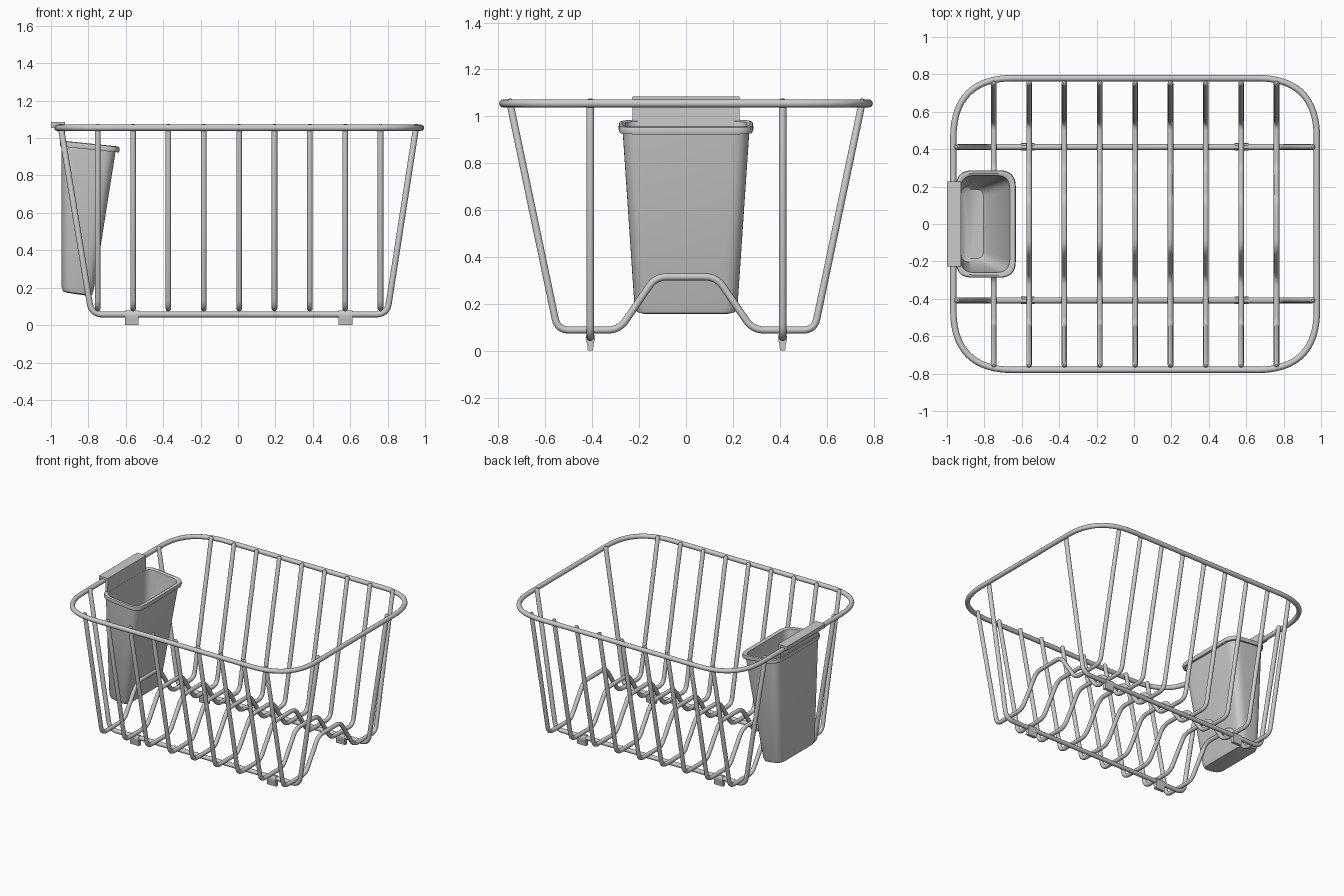
import bpy, bmesh, math
from mathutils import Vector

if "Cube" in bpy.data.objects:
    bpy.data.objects.remove(bpy.data.objects["Cube"])


def fillet(points, d, cyclic=False, steps=8):
    """Round the corners of a path with quadratic bends starting d before each corner."""
    pts = [Vector(p) for p in points]
    n = len(pts)
    out = []
    for i, p in enumerate(pts):
        if not cyclic and i in (0, n - 1):
            out.append(p)
            continue
        a = p + (pts[i - 1] - p).normalized() * d
        b = p + (pts[(i + 1) % n] - p).normalized() * d
        for k in range(steps + 1):
            t = k / steps
            out.append(a * (1 - t) ** 2 + p * 2 * t * (1 - t) + b * t * t)
    return out


def wire(name, points, radius, bend, cyclic=False, steps=8):
    path = [(p, 1.0) for p in fillet(points, bend, cyclic, steps)]
    if not cyclic:  # slightly domed ends
        def dome(end, nxt):
            u = (nxt - end).normalized() * radius
            return [(end, 0.45), (end + u * 0.25, 0.8), (end + u * 0.7, 1.0)]
        path = (dome(path[0][0], path[1][0]) + path[1:-1]
                + dome(path[-1][0], path[-2][0])[::-1])
    cu = bpy.data.curves.new(name, 'CURVE')
    cu.dimensions = '3D'
    cu.bevel_depth = radius
    cu.bevel_resolution = 4
    cu.use_fill_caps = True
    sp = cu.splines.new('POLY')
    sp.points.add(len(path) - 1)
    for q, (p, r) in zip(sp.points, path):
        q.co = (*p, 1)
        q.radius = r
    sp.use_cyclic_u = cyclic
    ob = bpy.data.objects.new(name, cu)
    bpy.context.collection.objects.link(ob)
    select(ob)
    bpy.ops.object.convert(target='MESH')
    smooth(bpy.context.object)


def select(ob):
    bpy.ops.object.select_all(action='DESELECT')
    ob.select_set(True)
    bpy.context.view_layer.objects.active = ob


def smooth(ob):
    select(ob)
    bpy.ops.object.shade_smooth_by_angle(angle=math.radians(40))


def loft(name, rings):
    """Skin a list of equal-length vertex rings and cap both ends."""
    bm = bmesh.new()
    vs = [[bm.verts.new(p) for p in r] for r in rings]
    n = len(vs[0])
    for a, b in zip(vs, vs[1:]):
        for i in range(n):
            j = (i + 1) % n
            bm.faces.new((a[i], a[j], b[j], b[i]))
    bm.faces.new(vs[0])
    bm.faces.new(vs[-1])
    bmesh.ops.recalc_face_normals(bm, faces=bm.faces)
    me = bpy.data.meshes.new(name)
    bm.to_mesh(me)
    bm.free()
    ob = bpy.data.objects.new(name, me)
    bpy.context.collection.objects.link(ob)
    smooth(ob)


# Top rim
rx, ry, rz = 0.972, 0.78, 1.055
cx = 0.006
wire("top_rim", [(cx - rx, -ry, rz), (cx + rx, -ry, rz), (cx + rx, ry, rz), (cx - rx, ry, rz)],
     0.017, 0.32, cyclic=True, steps=16)

# Cross wires with the raised plate ridge in the middle
half = [(-0.755, 1.075), (-0.548, 0.088), (-0.285, 0.088), (-0.13, 0.315)]
profile = half + [(-y, z) for y, z in reversed(half)]
for i in range(9):
    x = 0.006 + (i - 4) * 0.189
    wire(f"cross_wire_{i + 1}", [(x, y, z) for y, z in profile], 0.015, 0.05)

# Long wires and their four feet
for side, y in (("front", -0.408), ("back", 0.412)):
    wire(f"{side}_long_wire",
         [(-0.95, y, 1.075), (-0.783, y, 0.057), (0.797, y, 0.057), (0.955, y, 1.075)], 0.016, 0.06)
    foot = [(-0.011, 0), (0.011, 0), (0.014, 0.03), (0.020, 0.05), (0.017, 0.069),
            (0.008, 0.077), (-0.008, 0.077), (-0.017, 0.069), (-0.020, 0.05), (-0.014, 0.03)]
    for end, x in (("left", -0.568), ("right", 0.574)):
        loft(f"{side}_{end}_foot", [[(x + s, y + fy, fz) for fy, fz in foot] for s in (-0.037, 0.037)])


# Cutlery cup: tilted rounded-rectangle sections, up the outside and down the inside
def section(x0, x1, z0, z1, hy, r):
    corners = [(x0, -hy, 0), (x1, -hy, 0), (x1, hy, 0), (x0, hy, 0)]
    return [(p.x, p.y, z0 + (z1 - z0) * (p.x - x0) / (x1 - x0))
            for p in fillet(corners, r, cyclic=True)]


loft("cutlery_cup", [section(*s) for s in (
    (-0.915, -0.800, 0.173, 0.156, 0.190, 0.040),
    (-0.935, -0.782, 0.180, 0.160, 0.210, 0.055),
    (-0.943, -0.772, 0.205, 0.185, 0.220, 0.060),
    (-0.943, -0.655, 0.955, 0.925, 0.270, 0.075),
    (-0.950, -0.637, 0.955, 0.923, 0.283, 0.085),
    (-0.952, -0.632, 0.968, 0.936, 0.287, 0.088),
    (-0.950, -0.636, 0.983, 0.952, 0.284, 0.085),
    (-0.940, -0.650, 0.986, 0.956, 0.272, 0.080),
    (-0.926, -0.664, 0.978, 0.950, 0.259, 0.070),
    (-0.926, -0.785, 0.222, 0.205, 0.205, 0.055),
    (-0.905, -0.805, 0.200, 0.185, 0.185, 0.040))])

# Hook plate that hangs the cup on the rim
hook = [(-1.0, 1.055), (-1.0, 1.085), (-0.925, 1.085), (-0.927, 0.95),
        (-0.945, 0.95), (-0.943, 1.068), (-0.986, 1.068), (-0.986, 1.055)]
loft("cup_hook", [[(x, y, z) for x, z in hook] for y in (-0.228, 0.228)])
